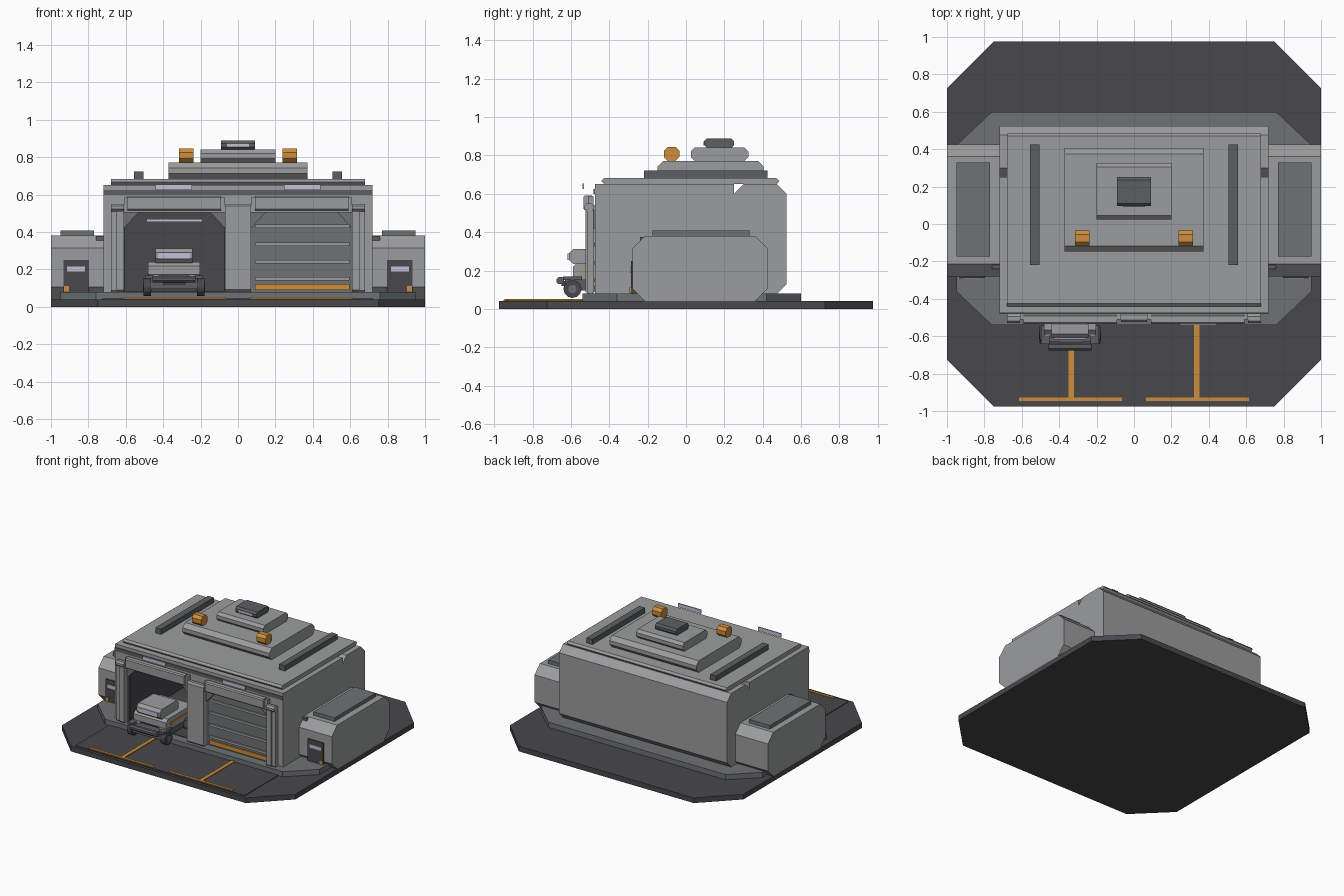
import bpy, math

def mat(name, r, g, b):
    m = bpy.data.materials.new(name)
    m.diffuse_color = (r, g, b, 1)
    return m

LIGHT = mat("light grey", 0.33, 0.335, 0.34)
MID = mat("medium grey", 0.155, 0.17, 0.175)
DARK = mat("dark grey", 0.065, 0.063, 0.07)
STEEL = mat("steel grey", 0.11, 0.113, 0.12)
ORANGE = mat("orange", 0.62, 0.27, 0.045)
GLASS = mat("pale lilac", 0.56, 0.52, 0.68)

def prism(name, pts, a, b, m, axis="x"):
    """Extrude a 2D profile along x (points are y,z), y (x,z) or z (x,y)."""
    put = {"x": lambda p, t: (t, p[0], p[1]),
           "y": lambda p, t: (p[0], t, p[1]),
           "z": lambda p, t: (p[0], p[1], t)}[axis]
    n = len(pts)
    verts = [put(p, a) for p in pts] + [put(p, b) for p in pts]
    faces = [list(range(n))[::-1], list(range(n, 2 * n))]
    faces += [[i, (i + 1) % n, n + (i + 1) % n, n + i] for i in range(n)]
    me = bpy.data.meshes.new(name)
    me.from_pydata(verts, [], faces)
    import bmesh
    bm = bmesh.new()
    bm.from_mesh(me)
    bmesh.ops.recalc_face_normals(bm, faces=bm.faces)
    bm.to_mesh(me)
    bm.free()
    me.materials.append(m)
    ob = bpy.data.objects.new(name, me)
    bpy.context.collection.objects.link(ob)
    return ob

def cut_rect(u0, u1, v0, v1, cu, cv):
    return [(u0 + cu, v0), (u1 - cu, v0), (u1, v0 + cv), (u1, v1 - cv),
            (u1 - cu, v1), (u0 + cu, v1), (u0, v1 - cv), (u0, v0 + cv)]

def bar(name, x, y, z, m, c=0, both=False):
    """Box along x; c chamfers its long edges; both adds the mirrored twin."""
    if c:
        pts = cut_rect(*y, *z, c, c)
    else:
        pts = [(y[0], z[0]), (y[1], z[0]), (y[1], z[1]), (y[0], z[1])]
    prism(name, pts, x[0], x[1], m)
    if both:
        prism(name + "_left", pts, -x[1], -x[0], m)

# ground plate, plinth and apron
prism("ground_plate", cut_rect(-1, 1, -0.975, 0.975, 0.25, 0.25), 0, 0.04, DARK, "z")
prism("plinth", cut_rect(-0.95, 0.95, -0.54, 0.60, 0.19, 0.18), 0.04, 0.08, MID, "z")
bar("apron", (-0.725, 0.725), (-0.955, -0.54), (0.04, 0.045), DARK)
bar("parking_bar", (0.065, 0.615), (-0.947, -0.927), (0.045, 0.051), ORANGE, both=True)
bar("parking_line", (0.322, 0.35), (-0.927, -0.54), (0.045, 0.051), ORANGE, both=True)

# main hall: walls, divider, roof and rear block
bar("side_wall", (0.61, 0.72), (-0.475, 0.25), (0.08, 0.65), LIGHT, both=True)
bar("divider_wall", (-0.07, 0.07), (-0.475, 0.25), (0.08, 0.65), LIGHT)
bar("hall_roof", (-0.61, 0.61), (-0.475, 0.25), (0.51, 0.65), LIGHT)
bar("rear_block", (-0.72, 0.72), (0.25, 0.525), (0.08, 0.65), LIGHT, 0.05)
bar("eaves_strip", (-0.72, 0.72), (-0.482, -0.475), (0.598, 0.625), STEEL)

# open bay lining
bar("bay_back", (-0.61, -0.07), (0.22, 0.25), (0.08, 0.51), DARK)
bar("bay_floor", (-0.61, -0.07), (-0.47, 0.25), (0.08, 0.085), DARK)
bar("bay_ceiling", (-0.61, -0.07), (-0.46, 0.25), (0.504, 0.51), DARK)
for x0 in (-0.61, -0.076):
    bar("bay_lining", (x0, x0 + 0.006), (-0.46, 0.25), (0.08, 0.51), DARK)
bar("bay_lamp", (-0.49, -0.19), (-0.42, -0.40), (0.452, 0.47), GLASS)

# closed bay shutter with slats
bar("shutter", (0.07, 0.61), (-0.47, -0.45), (0.08, 0.51), MID)
for z in (0.15, 0.24, 0.335, 0.43):
    bar("shutter_slat", (0.09, 0.595), (-0.479, -0.47), (z - 0.009, z + 0.009), LIGHT)
bar("shutter_stripe", (0.09, 0.595), (-0.479, -0.47), (0.09, 0.122), ORANGE)

# portal frames
for s in (-1, 1):
    for x, d in ((0.61, -1), (0.07, 1)):
        prism("portal_gusset", [(s * x, 0.42), (s * x, 0.512), (s * (x + d * 0.085), 0.512)],
              -0.49, -0.465, MID, "y")
bar("outer_pillar", (0.61, 0.65), (-0.525, -0.482), (0.08, 0.52), LIGHT, 0.01, True)
bar("outer_buttress", (0.645, 0.68), (-0.515, -0.482), (0.08, 0.52), LIGHT, 0.008, True)
bar("pillar_cap", (0.61, 0.68), (-0.53, -0.482), (0.51, 0.55), LIGHT, 0.012, True)
bar("centre_pillar", (-0.07, 0.07), (-0.525, -0.475), (0.08, 0.55), LIGHT, 0.012)
bar("header_back", (0.07, 0.61), (-0.51, -0.482), (0.505, 0.585), LIGHT, 0, True)
bar("header_panel", (0.09, 0.59), (-0.535, -0.485), (0.515, 0.592), LIGHT, 0.008, True)
bar("sign_light", (0.245, 0.44), (-0.54, -0.532), (0.624, 0.654), GLASS, 0, True)

# stepped roof
bar("roof_slab", (-0.68, 0.68), (-0.44, 0.485), (0.65, 0.682), LIGHT, 0.014)
bar("roof_rail", (0.505, 0.555), (-0.22, 0.425), (0.682, 0.722), STEEL, 0, True)
bar("roof_tier", (-0.372, 0.372), (-0.148, 0.405), (0.682, 0.772), LIGHT, 0.03)
bar("upper_tier", (-0.2, 0.2), (0.025, 0.325), (0.772, 0.84), LIGHT, 0.02)
bar("roof_cap", (-0.09, 0.09), (0.095, 0.25), (0.84, 0.888), STEEL, 0.014)
bar("roof_cap_window", (-0.06, 0.06), (0.09, 0.096), (0.853, 0.873), GLASS)
bar("beacon", (0.237, 0.315), (-0.115, -0.035), (0.772, 0.845), ORANGE, 0.02, True)

# side pods
bar("side_pod", (0.715, 1.0), (-0.28, 0.425), (0.04, 0.38), LIGHT, 0.065, True)
bar("pod_collar", (0.70, 0.758), (-0.24, -0.16), (0.08, 0.375), STEEL, 0, True)
bar("pod_roof_panel", (0.77, 0.95), (-0.175, 0.33), (0.38, 0.408), MID, 0, True)
bar("pod_door", (0.797, 0.932), (-0.288, -0.25), (0.08, 0.25), DARK, 0, True)
bar("pod_door_window", (0.817, 0.915), (-0.293, -0.287), (0.188, 0.215), GLASS, 0, True)
bar("pod_door_lamp", (0.903, 0.932), (-0.294, -0.27), (0.082, 0.112), ORANGE, 0, True)

# truck parked in the open bay
X = -0.342
def truck(name, hw, y, z, m, c=0):
    bar(name, (X - hw, X + hw), y, z, m, c)

truck("truck_chassis", 0.125, (-0.63, -0.24), (0.095, 0.15), STEEL)
truck("truck_bumper", 0.115, (-0.675, -0.635), (0.13, 0.165), STEEL, 0.01)
truck("truck_hitch", 0.06, (-0.65, -0.6), (0.12, 0.145), DARK)
truck("truck_body", 0.14, (-0.59, -0.24), (0.15, 0.24), LIGHT, 0.022)
truck("truck_cab", 0.1, (-0.61, -0.38), (0.235, 0.312), LIGHT, 0.022)
truck("truck_windscreen", 0.085, (-0.617, -0.609), (0.255, 0.29), GLASS)
truck("truck_stripe", 0.144, (-0.54, -0.27), (0.185, 0.203), ORANGE)
for s in (-1, 1):
    x = X + s * 0.105
    bar("truck_headlamp", (x - 0.025, x + 0.025), (-0.595, -0.588), (0.155, 0.17), GLASS)
    for y in (-0.592, -0.31):
        for part, r, h, m in (("wheel", 0.047, 0.02, DARK), ("wheel_hub", 0.022, 0.024, MID)):
            ring = [(y + r * math.cos(math.tau * i / 12), 0.104 + r * math.sin(math.tau * i / 12))
                    for i in range(12)]
            xc = X + s * 0.142
            prism("truck_" + part, ring, xc - h, xc + h, m)
        xa, xb = sorted((X + s * 0.11, X + s * 0.156))
        bar("truck_fender", (xa, xb), (y - 0.05, y + 0.05), (0.15, 0.168), STEEL)
